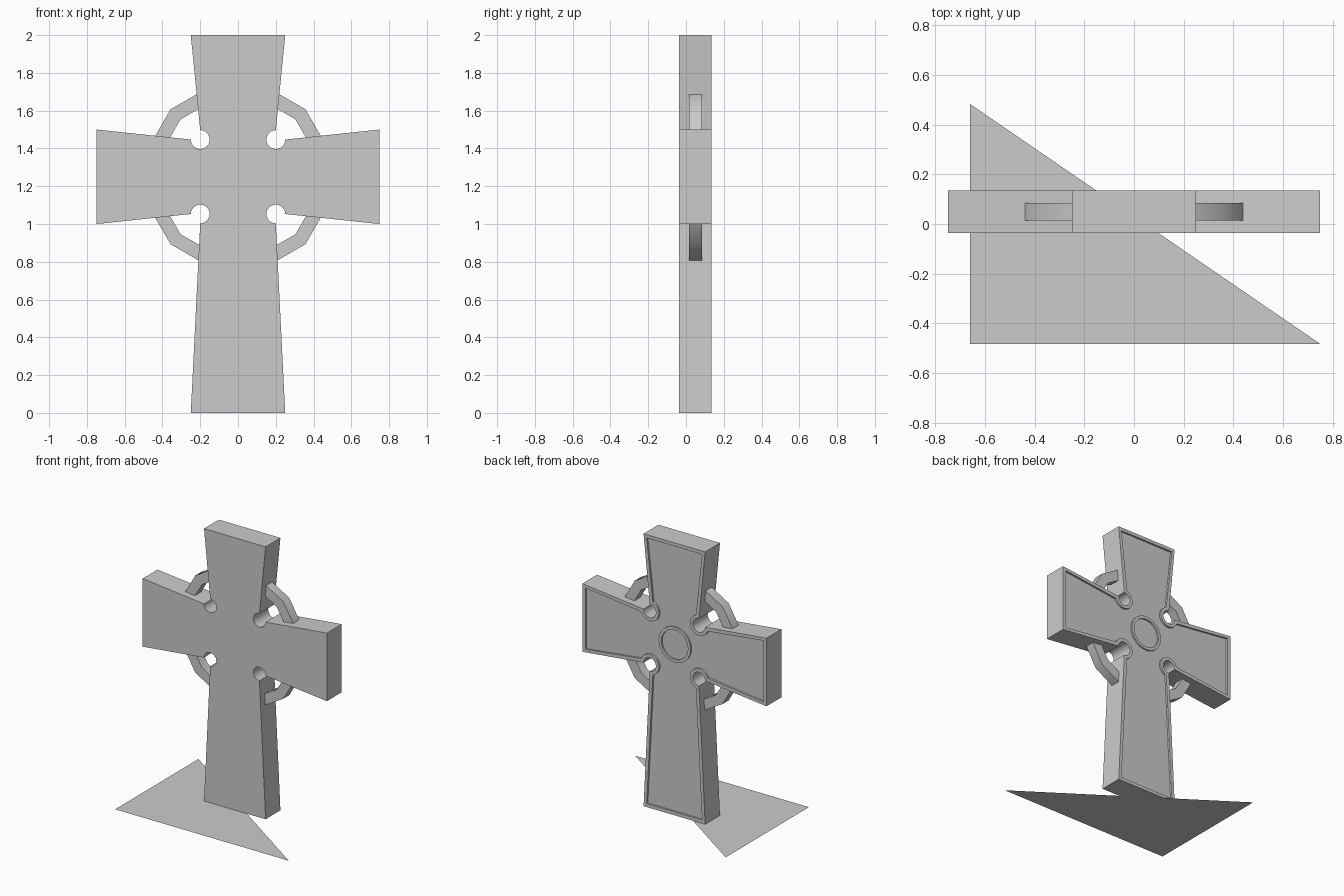
import bpy, bmesh
from math import sin, cos, pi, acos, radians

if "Cube" in bpy.data.objects:
    bpy.data.objects.remove(bpy.data.objects["Cube"])

CZ = 1.25                      # centre height of the crossing
Y_FRONT, Y_BACK = -0.037, 0.135


def finish(name, bm):
    bmesh.ops.recalc_face_normals(bm, faces=bm.faces)
    mesh = bpy.data.meshes.new(name)
    bm.to_mesh(mesh)
    bm.free()
    obj = bpy.data.objects.new(name, mesh)
    bpy.context.collection.objects.link(obj)
    return obj


def loop(bm, pts, y):
    return [bm.verts.new((x, y, z)) for x, z in pts]


def bridge(bm, a, b):
    n = len(a)
    for i in range(n):
        j = (i + 1) % n
        bm.faces.new((a[i], a[j], b[j], b[i]))


# Cross outline, inset by d, with a round notch in each inner corner
def quadrant(sx, sz, d):
    tip = 0.75 if sz > 0 else 1.25
    r = 0.05 + d
    a0 = acos(-d / r)
    a1 = 2.5 * pi - a0 - pi / 2 + pi / 2 - 0 if d == 0 else 2 * pi - (a0 - pi / 2)
    a1 = 2 * pi - (a0 - pi / 2)
    pts = [(0.25 - d, tip - d)]
    for i in range(15):
        a = a0 + (a1 - a0) * i / 14
        pts.append((0.2 + r * cos(a), 0.197 + r * sin(a)))
    pts.append((0.748 - d, 0.25 - d))
    return [(sx * x, CZ + sz * z) for x, z in pts]


def outline(d):
    return (quadrant(1, 1, d) + quadrant(1, -1, d)[::-1]
            + quadrant(-1, -1, d) + quadrant(-1, 1, d)[::-1])


# Cross body: flat front, recessed panel inside a rim on the back
bm = bmesh.new()
rim = 0.025
front = loop(bm, outline(0), Y_FRONT)
back = loop(bm, outline(0), Y_BACK)
lip = loop(bm, outline(rim), Y_BACK)
panel = loop(bm, outline(rim), Y_BACK - 0.014)
for a, b in ((front, back), (back, lip), (lip, panel)):
    bridge(bm, a, b)
bm.faces.new(front)
bm.faces.new(panel)
finish("cross_body", bm)


# Flat-sided ring standing in the xz plane
def ring(name, r_in, r_out, y0, y1, n, start=0.0):
    bm = bmesh.new()
    def circle(r):
        return [(r * cos(start + 2 * pi * i / n), CZ + r * sin(start + 2 * pi * i / n))
                for i in range(n)]
    loops = [loop(bm, circle(r), y) for r, y in
             ((r_in, y0), (r_out, y0), (r_out, y1), (r_in, y1))]
    for i in range(4):
        bridge(bm, loops[i], loops[(i + 1) % 4])
    obj = finish(name, bm)
    bpy.ops.object.select_all(action='DESELECT')
    obj.select_set(True)
    bpy.context.view_layer.objects.active = obj
    bpy.ops.object.shade_smooth_by_angle(angle=radians(40))
    return obj


# Twelve-sided halo behind the arms, and round moulding on the back
ring("halo_ring", 0.43, 0.505, 0.015, 0.085, 12, radians(15))
ring("back_moulding", 0.108, 0.13, Y_BACK - 0.016, Y_BACK - 0.003, 32)

# Triangular ground sheet
bm = bmesh.new()
bm.faces.new([bm.verts.new(p) for p in
              ((-0.66, -0.483, 0), (0.75, -0.483, 0), (-0.66, 0.483, 0))])
finish("ground_sheet", bm)
